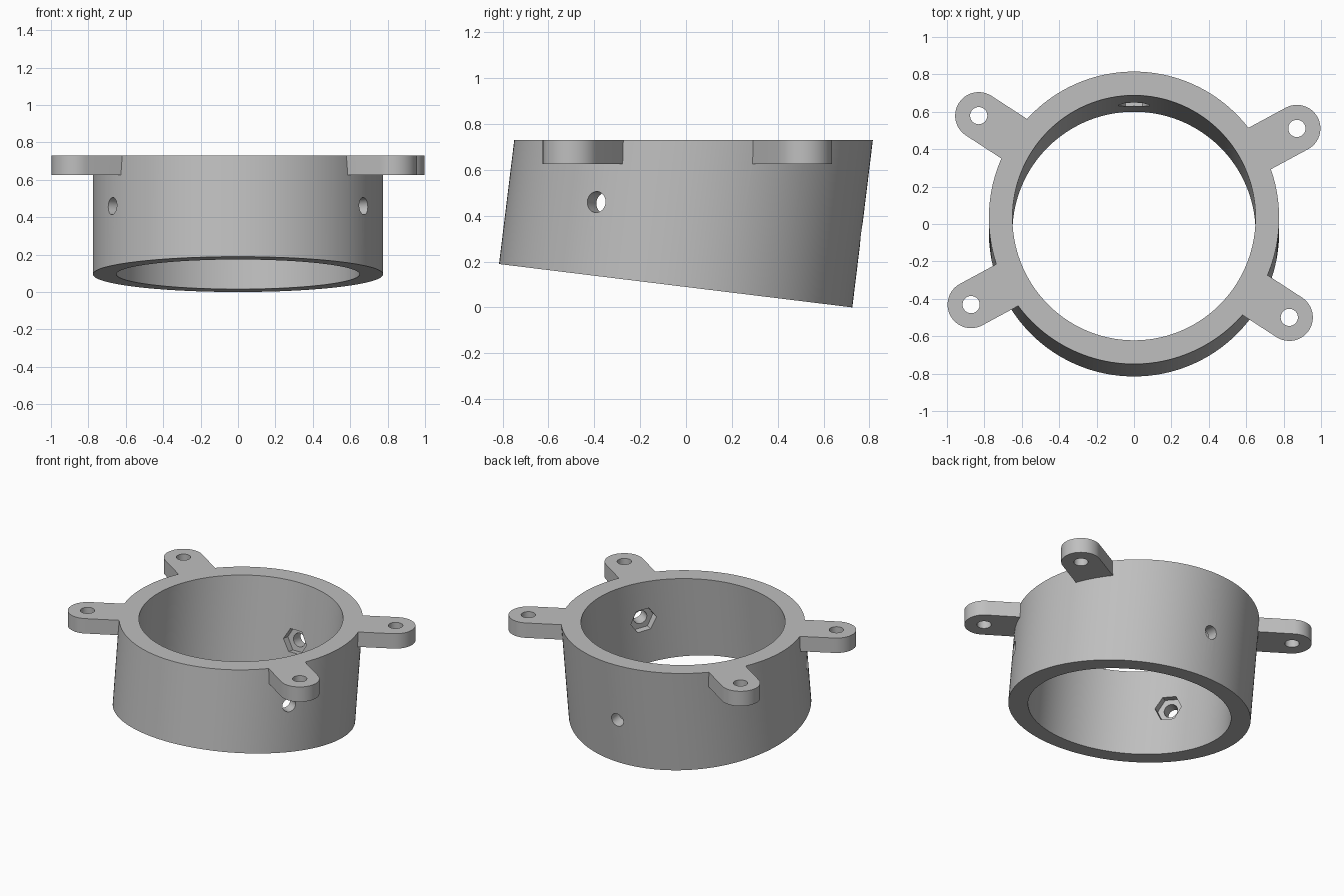
import bpy, bmesh
from math import radians, pi, cos, sin
from mathutils import Matrix, Vector

cube = bpy.data.objects.get("Cube")
if cube:
    bpy.data.objects.remove(cube, do_unlink=True)

TOP = 0.73
TILT = Matrix.Translation((0, -0.045, 0.095)) @ Matrix.Rotation(radians(-7), 4, 'X')

grey = bpy.data.materials.new("plain grey")
grey.use_nodes = True
grey.diffuse_color = (0.52, 0.52, 0.52, 1)
grey.node_tree.nodes["Principled BSDF"].inputs["Base Color"].default_value = (0.52, 0.52, 0.52, 1)


def make_object(name, bm):
    bmesh.ops.recalc_face_normals(bm, faces=bm.faces)
    mesh = bpy.data.meshes.new(name)
    bm.to_mesh(mesh)
    bm.free()
    mesh.materials.append(grey)
    obj = bpy.data.objects.new(name, mesh)
    bpy.context.collection.objects.link(obj)
    return obj


def cylinder(name, radius, low, high, matrix, sides):
    """Cylinder along local z from low to high."""
    bm = bmesh.new()
    bmesh.ops.create_cone(bm, cap_ends=True, segments=sides, radius1=radius, radius2=radius,
                          depth=high - low,
                          matrix=matrix @ Matrix.Translation((0, 0, (low + high) / 2)))
    return make_object(name, bm)


def combine(target, tool, operation):
    """Apply a boolean and discard the tool."""
    tool.hide_render = True
    mod = target.modifiers.new("bool", 'BOOLEAN')
    mod.operation, mod.object, mod.solver = operation, tool, 'EXACT'
    graph = bpy.context.evaluated_depsgraph_get()
    mesh = bpy.data.meshes.new_from_object(target.evaluated_get(graph))
    target.modifiers.clear()
    target.data = mesh
    bpy.data.objects.remove(tool, do_unlink=True)


def lug(matrix):
    """Mounting ear: straight arm with a rounded end, pointing along local +x."""
    tip, half = 0.99, 0.126
    arc = [-pi / 2 + pi * i / 24 for i in range(25)]
    outline = [(0.7, -half)] + [(tip + half * cos(a), half * sin(a)) for a in arc] + [(0.7, half)]
    bm = bmesh.new()
    face = bm.faces.new([bm.verts.new((x, y, 0.625)) for x, y in outline])
    side = bmesh.ops.extrude_face_region(bm, geom=[face])
    verts = [v for v in side["geom"] if isinstance(v, bmesh.types.BMVert)]
    bmesh.ops.translate(bm, verts=verts, vec=(0, 0, 0.2))
    bm.transform(matrix)
    return make_object("lug", bm)


# Tilted collar with four mounting lugs
collar = cylinder("mounting_collar", 0.776, 0, 0.9, TILT, 160)
lugs = [Matrix.Translation((0, 0.04, 0)) @ Matrix.Rotation(radians(a), 4, 'Z')
        for a in (28.4, 147, 208.4, 327)]
for m in lugs:
    combine(collar, lug(m), 'UNION')

# Level top
bm = bmesh.new()
bmesh.ops.create_cube(bm, size=3, matrix=Matrix.Translation((0, 0, TOP + 1.5)))
combine(collar, make_object("top_cutter", bm), 'DIFFERENCE')

# Bore and screw holes in the lugs
combine(collar, cylinder("bore", 0.65, -0.3, 1.2, TILT, 160), 'DIFFERENCE')
for m in lugs:
    place = m @ Matrix.Translation((0.99, 0, 0))
    combine(collar, cylinder("lug_hole", 0.046, 0.5, 1, place, 32), 'DIFFERENCE')

# Radial bolt holes with hexagonal nut pockets on the inside wall
for angle in (90, 210, 330):
    radial = (TILT @ Matrix.Translation((0, 0, 0.32)) @ Matrix.Rotation(radians(angle), 4, 'Z')
              @ Matrix.Rotation(radians(90), 4, 'Y'))
    combine(collar, cylinder("bolt_hole", 0.046, 0.5, 0.9, radial, 32), 'DIFFERENCE')
    combine(collar, cylinder("nut_pocket", 0.09, 0.5, 0.695, radial, 6), 'DIFFERENCE')

# Smooth walls, crisp edges
bpy.ops.object.select_all(action='DESELECT')
collar.select_set(True)
bpy.context.view_layer.objects.active = collar
bpy.ops.object.shade_smooth_by_angle(angle=radians(30))
